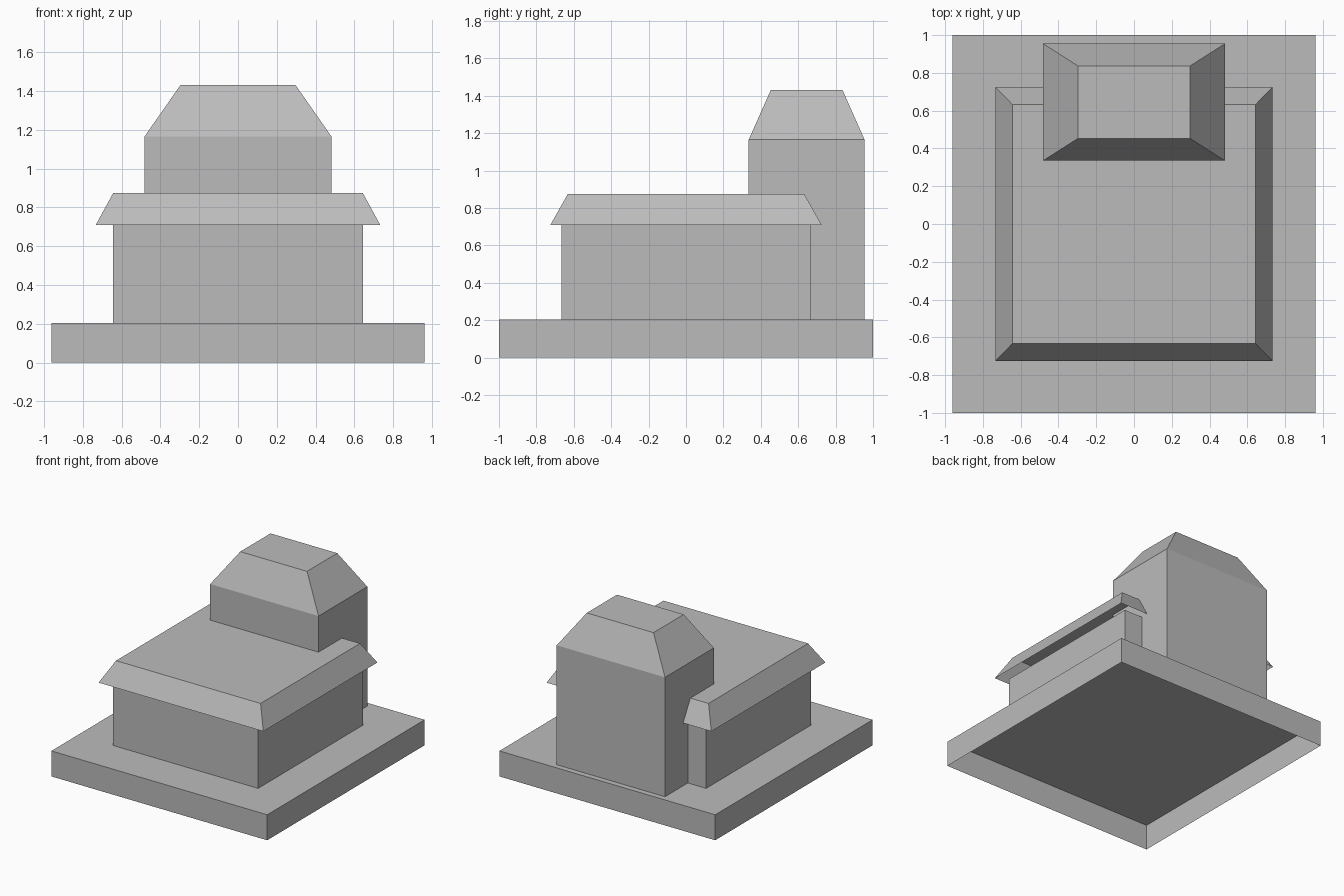
import bpy, bmesh

cube = bpy.data.objects.get("Cube")
if cube:
    bpy.data.objects.remove(cube, do_unlink=True)

grey = bpy.data.materials.new("plain grey")
colour = (0.5, 0.5, 0.5, 1)
grey.diffuse_color = colour
grey.use_nodes = True
grey.node_tree.nodes["Principled BSDF"].inputs["Base Color"].default_value = colour


def shell(name, rings, y=0, cap=True):
    """Stack rectangles (half width, half depth, height) into a shell open below."""
    bm = bmesh.new()
    loops = [[bm.verts.new((sx * w, y + sy * d, z))
              for sx, sy in ((-1, -1), (1, -1), (1, 1), (-1, 1))]
             for w, d, z in rings]
    for low, high in zip(loops, loops[1:]):
        for i in range(4):
            j = (i + 1) % 4
            bm.faces.new((low[i], low[j], high[j], high[i]))
    if cap:
        bm.faces.new(loops[-1])
    mesh = bpy.data.meshes.new(name)
    bm.to_mesh(mesh)
    bm.free()
    mesh.materials.append(grey)
    obj = bpy.data.objects.new(name, mesh)
    bpy.context.collection.objects.link(obj)
    return obj


GROUND, EAVE, ROOF = 0.205, 0.71, 0.875

# Open-bottomed plinth
shell("base_plinth", [(0.96, 1.0, 0), (0.96, 1.0, GROUND)])

# Main hall walls, and the flared hollow roof over them
shell("hall_walls", [(0.645, 0.665, GROUND), (0.645, 0.665, EAVE)], cap=False)
shell("hall_roof", [(0.733, 0.725, EAVE), (0.643, 0.632, ROOF)])

# Rear tower with its hipped, flat-topped roof
shell("tower_walls", [(0.482, 0.31, GROUND), (0.482, 0.31, 1.165)], y=0.645, cap=False)
shell("tower_roof", [(0.482, 0.31, 1.165), (0.297, 0.192, 1.43)], y=0.645)
